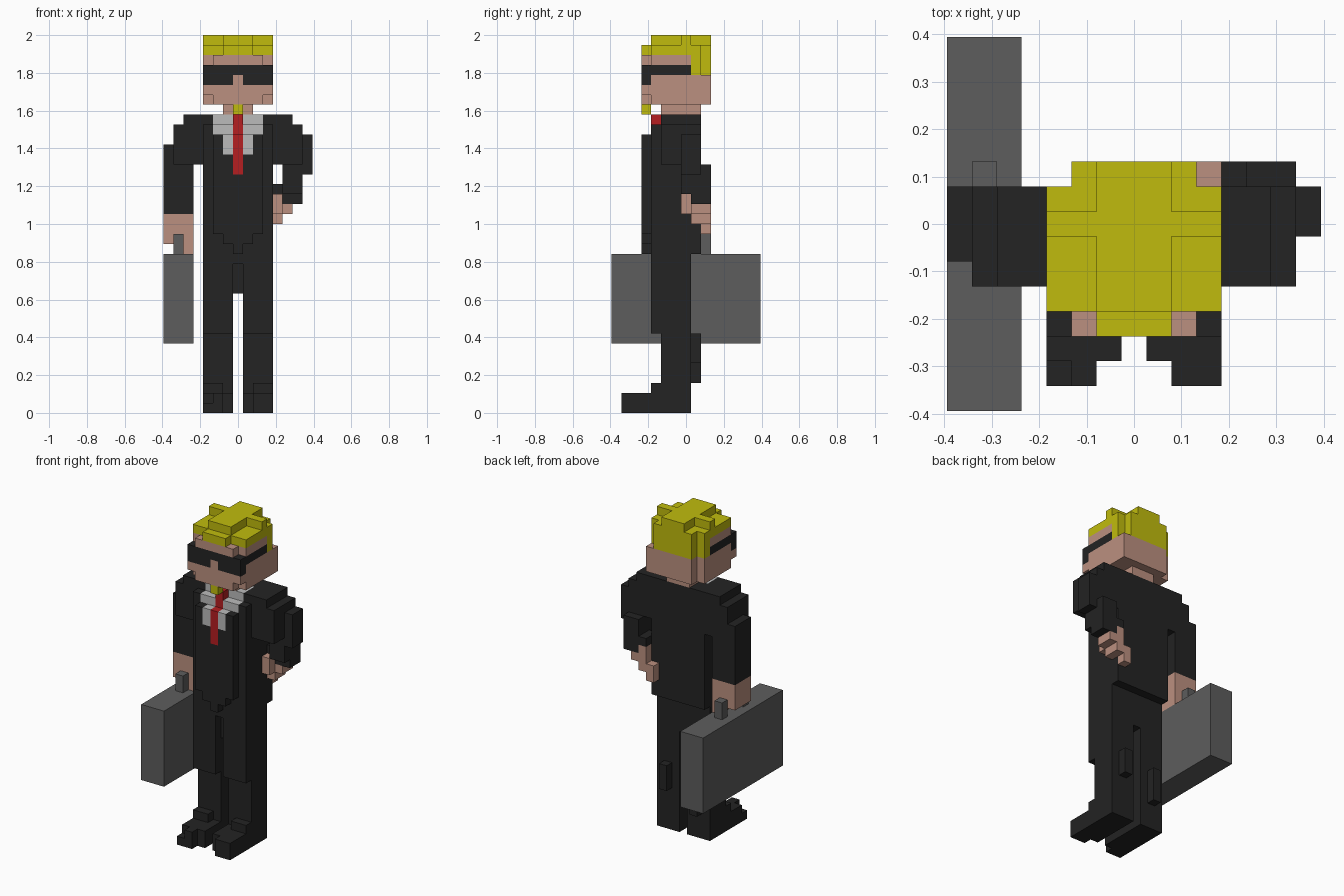
import bpy
import bmesh
from mathutils import Vector

cube = bpy.data.objects.get("Cube")
if cube:
    bpy.data.objects.remove(cube, do_unlink=True)

UNIT = 2 / 38      # edge of one block
MID = 7.5          # centre of the block grid in x and y
WIDTH = 15         # blocks across the grid
cells = {}         # block position -> part name
part_colour = {}   # part name -> material


def make_material(name, red, green, blue):
    material = bpy.data.materials.new(name)
    colour = (red, green, blue, 1)
    material.use_nodes = True
    material.diffuse_color = colour
    shader = material.node_tree.nodes["Principled BSDF"]
    shader.inputs["Base Color"].default_value = colour
    shader.inputs["Roughness"].default_value = 0.9
    return material


black = make_material("suit black", .017, .017, .017)
yellow = make_material("hair yellow", .53, .5, .004)
skin = make_material("skin", .5, .28, .215)
grey = make_material("case grey", .11, .11, .11)
red = make_material("tie red", .46, .013, .015)
white = make_material("shirt white", .5, .5, .5)


def fill(part, material, x, y, z, mirror=False):
    """Fill a block range; later parts replace earlier ones."""
    part_colour[part] = material
    for i in range(*x):
        for j in range(*y):
            for k in range(*z):
                cells[i, j, k] = part
                if mirror:
                    cells[WIDTH - 1 - i, j, k] = part


def carve(x, y, z, mirror=False):
    """Remove a block range."""
    for i in range(*x):
        for j in range(*y):
            for k in range(*z):
                cells.pop((i, j, k), None)
                if mirror:
                    cells.pop((WIDTH - 1 - i, j, k), None)


# legs and shoes
fill("trousers", black, (4, 7), (4, 8), (8, 16), mirror=True)
fill("trousers", black, (4, 7), (5, 8), (2, 8), mirror=True)
fill("trousers", black, (7, 8), (5, 8), (12, 16))
fill("trousers", black, (9, 10), (8, 9), (5, 8))
fill("trousers", black, (5, 6), (8, 9), (3, 7))
fill("shoes", black, (4, 6), (1, 8), (0, 2), mirror=True)
fill("shoes", black, (6, 7), (2, 8), (0, 2), mirror=True)
fill("shoes", black, (4, 6), (4, 5), (2, 3), mirror=True)
carve((4, 5), (1, 2), (1, 2))

# jacket, stepping back towards the collar
fill("jacket", black, (4, 11), (4, 9), (16, 29))
fill("jacket", black, (4, 11), (5, 9), (29, 30))
fill("jacket", black, (5, 10), (3, 4), (18, 28))
fill("jacket", black, (6, 9), (3, 4), (17, 18))
fill("jacket", black, (7, 8), (3, 4), (16, 17))
fill("jacket", black, (7, 8), (4, 5), (15, 16))

# shirt and tie
fill("shirt", white, (5, 10), (5, 7), (29, 30))
fill("shirt", white, (5, 10), (4, 5), (28, 29))
fill("shirt", white, (6, 9), (3, 4), (26, 28))
fill("tie", red, (7, 8), (3, 4), (24, 28))
fill("tie", red, (7, 8), (4, 5), (28, 30))

# right arm, hanging down
fill("right_sleeve", black, (2, 4), (5, 9), (25, 30))
fill("right_sleeve", black, (1, 4), (5, 9), (25, 29))
fill("right_sleeve", black, (0, 3), (6, 9), (20, 27))
fill("right_hand", skin, (0, 3), (6, 9), (17, 20))
fill("right_hand", skin, (2, 3), (6, 9), (16, 17))

# left arm, bent with the hand behind the hip
fill("left_sleeve", black, (11, 13), (5, 9), (25, 30))
fill("left_sleeve", black, (13, 14), (5, 9), (25, 29))
fill("left_sleeve", black, (14, 15), (7, 9), (24, 28))
fill("left_sleeve", black, (12, 14), (7, 10), (22, 25))
fill("left_sleeve", black, (12, 14), (8, 10), (21, 23))
fill("left_sleeve", black, (11, 12), (8, 10), (22, 23))
fill("left_hand", skin, (11, 12), (7, 8), (20, 22))
fill("left_hand", skin, (11, 12), (8, 10), (19, 22))
fill("left_hand", skin, (12, 13), (8, 10), (20, 21))
fill("left_hand", skin, (10, 11), (9, 10), (18, 20))

# case and handle
fill("case", grey, (0, 3), (0, WIDTH), (7, 16))
fill("case_handle", grey, (1, 2), (5, 10), (17, 18))
for end in (5, 9):
    fill("case_handle", grey, (1, 2), (end, end + 1), (16, 17))

# head with chipped corners
fill("head", skin, (6, 9), (5, 9), (30, 31))
fill("head", skin, (4, 11), (3, 10), (31, 36))
carve((4, 5), (3, 4), (31, 32), mirror=True)
carve((4, 5), (3, 4), (35, 36), mirror=True)
carve((4, 5), (9, 10), (31, 36))
carve((10, 11), (9, 10), (34, 36))

# hair, with a raised cross on top, and beard
fill("hair", yellow, (5, 10), (9, 10), (34, 37))
fill("hair", yellow, (4, 11), (8, 9), (34, 37))
fill("hair", yellow, (4, 11), (4, 9), (36, 37))
fill("hair", yellow, (6, 9), (3, 4), (36, 37))
fill("hair", yellow, (6, 9), (4, 10), (37, 38))
fill("hair", yellow, (4, 11), (7, 8), (37, 38))
fill("beard", yellow, (7, 8), (3, 4), (30, 31))

# dark glasses with side arms, nose showing between the lenses
fill("glasses", black, (4, 11), (3, 4), (33, 35))
fill("glasses", black, (4, 5), (4, 8), (34, 35), mirror=True)
fill("head", skin, (7, 8), (3, 4), (33, 34))


def build_part(part):
    """Make one mesh from the exposed sides of a part's blocks."""
    bm = bmesh.new()
    for cell, owner in cells.items():
        if owner != part:
            continue
        for axis in range(3):
            for sign in (-1, 1):
                step = Vector((0, 0, 0))
                step[axis] = sign
                beside = tuple(int(c) for c in Vector(cell) + step)
                if beside in cells:
                    continue
                u, v = Vector((0, 0, 0)), Vector((0, 0, 0))
                u[(axis + 1) % 3] = v[(axis + 2) % 3] = 0.5
                v *= sign
                centre = Vector(cell) + Vector((.5, .5, .5)) + step / 2
                corners = (centre - u - v, centre + u - v, centre + u + v, centre - u + v)
                bm.faces.new([bm.verts.new((p - Vector((MID, MID, 0))) * UNIT) for p in corners])
    bmesh.ops.remove_doubles(bm, verts=bm.verts[:], dist=UNIT / 100)
    bmesh.ops.dissolve_limit(bm, angle_limit=0.01, verts=bm.verts[:], edges=bm.edges[:])
    mesh = bpy.data.meshes.new(part)
    bm.to_mesh(mesh)
    bm.free()
    mesh.materials.append(part_colour[part])
    bpy.context.collection.objects.link(bpy.data.objects.new(part, mesh))


for name in part_colour:
    build_part(name)
